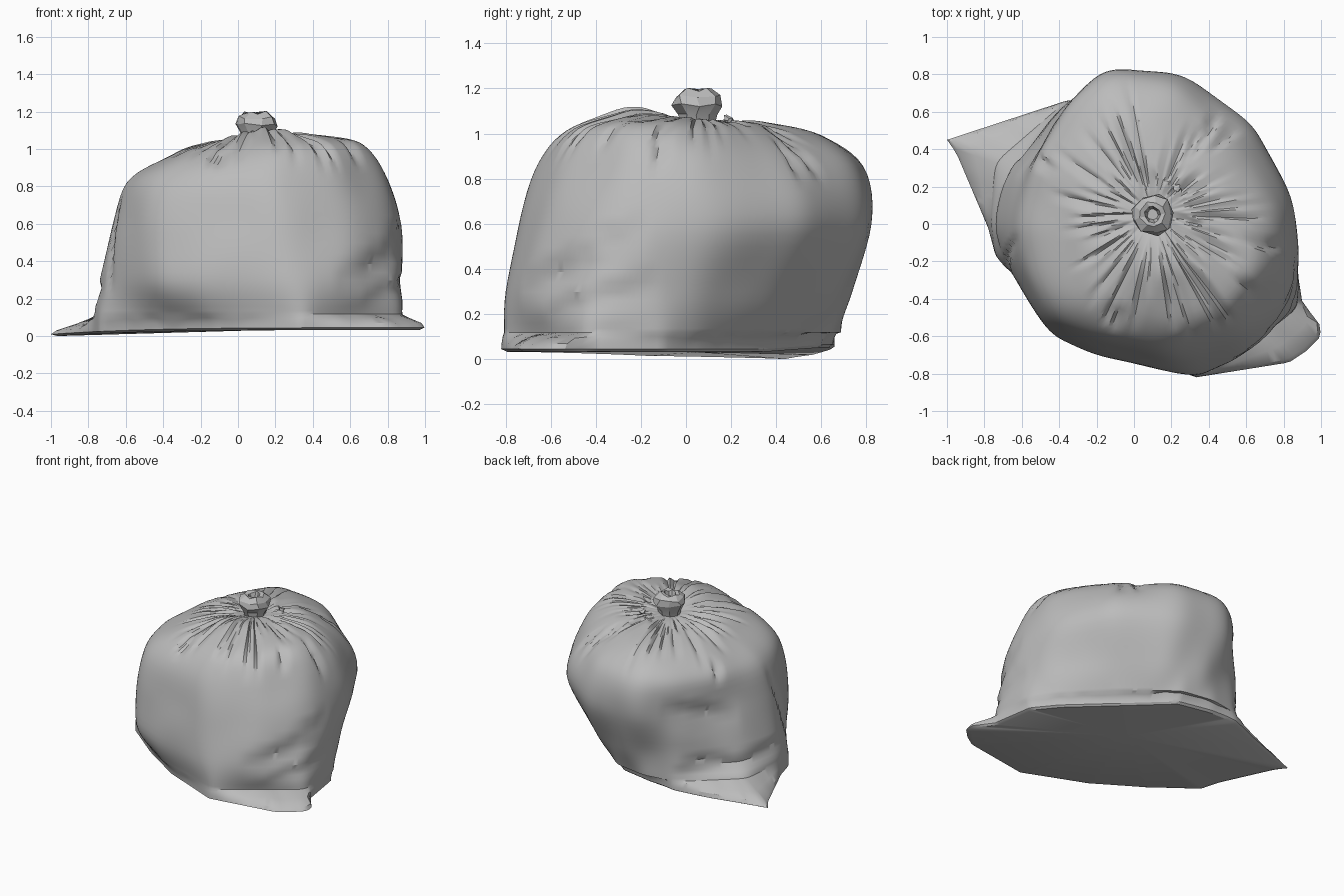
import bpy, bmesh, math, random
from mathutils import Vector, noise

if "Cube" in bpy.data.objects:
    bpy.data.objects.remove(bpy.data.objects["Cube"], do_unlink=True)
random.seed(4)

SEG = 216            # columns around the bag
STEPS = 6            # rows between body levels
CX, CY = 0.1, 0.05   # axis of the knot

plastic = bpy.data.materials.new("grey plastic")
plastic.use_nodes = True
plastic.diffuse_color = (0.5, 0.5, 0.5, 1)
plastic.node_tree.nodes["Principled BSDF"].inputs["Base Color"].default_value = (0.5, 0.5, 0.5, 1)
plastic.node_tree.nodes["Principled BSDF"].inputs["Roughness"].default_value = 0.6


def radii(points, blur):
    """Distance from the axis to a plan outline, for every column."""
    out = []
    for k in range(SEG):
        a = 2 * math.pi * k / SEG
        dx, dy = math.cos(a), math.sin(a)
        best = 0.05
        for (x0, y0), (x1, y1) in zip(points, points[1:] + points[:1]):
            px, py, ex, ey = x0 - CX, y0 - CY, x1 - x0, y1 - y0
            den = dx * ey - dy * ex
            if abs(den) < 1e-9:
                continue
            t = (px * ey - py * ex) / den
            u = (px * dy - py * dx) / den
            if -1e-6 <= u <= 1 + 1e-6 and t > 0:
                best = max(best, t)
        out.append(best)
    for _ in range(blur):
        out = [(out[k - 1] + 2 * out[k] + out[(k + 1) % SEG]) / 4 for k in range(SEG)]
    return out


def circle(r):
    return [r] * SEG


# Plan outlines, bottom to top: a narrow lens at the seam, round above
base = [(-1, .45), (-.95, .38), (-.78, -.02), (-.74, -.17), (-.45, -.41), (-.12, -.63), (.33, -.82),
        (.83, -.74), (.92, -.68), (1, -.6), (.99, -.53), (.9, -.42), (.85, -.1), (.72, .06),
        (.4, .36), (.1, .6), (-.15, .65), (-.36, .66)]
foot = [(-.74, .33), (-.77, 0), (-.74, -.18), (-.44, -.46), (-.16, -.65), (.35, -.82), (.88, -.45),
        (.87, -.1), (.76, .06), (.45, .38), (.12, .65), (-.13, .69), (-.37, .65)]
low = [(-.68, .26), (-.75, -.02), (-.71, -.18), (-.43, -.6), (-.2, -.7), (.31, -.81), (.64, -.68),
       (.88, -.42), (.87, -.1), (.82, .06), (.58, .37), (.26, .68), (-.02, .74), (-.36, .65)]
waist = [(-.68, 0), (-.65, -.2), (-.46, -.55), (-.2, -.66), (.25, -.75), (.6, -.63), (.84, -.38),
         (.88, -.1), (.85, .12), (.64, .53), (.25, .8), (-.17, .83), (-.37, .63), (-.6, .25)]
shoulder = [(-.57, 0), (-.53, -.28), (-.41, -.46), (-.18, -.58), (.2, -.67), (.56, -.54), (.78, -.25),
            (.78, .05), (.55, .45), (.22, .74), (-.15, .8), (-.35, .62), (-.52, .3)]
crown = [(-.36, 0), (-.32, -.27), (-.24, -.39), (-.05, -.47), (.2, -.54), (.5, -.43), (.65, -.22),
         (.65, -.05), (.52, .15), (.38, .32), (.12, .55), (-.1, .63), (-.28, .43), (-.35, .2)]
saddle = [(-.2, .05), (-.1, -.22), (.12, -.32), (.38, -.25), (.44, -.06), (.33, .12), (.21, .23),
          (.05, .37), (-.12, .32)]

body = [(.12, radii(foot, 4)), (.3, radii(low, 14)), (.6, radii(waist, 20)),
        (.86, radii(shoulder, 20)), (1.0, radii(crown, 20)), (1.055, radii(saddle, 20)),
        (1.06, circle(.18)), (1.04, circle(.06))]


def catmull(p0, p1, p2, p3, t):
    return .5 * (2 * p1 + (p2 - p0) * t + (2 * p0 - 5 * p1 + 4 * p2 - p3) * t * t
                 + (3 * p1 - p0 - 3 * p2 + p3) * t ** 3)


def place(k, r, z):
    a = 2 * math.pi * k / SEG
    return Vector((CX + r * math.cos(a), CY + r * math.sin(a), z))


# Creases as (angle0, level0, angle1, level1, width, depth)
creases = []
for n in range(52):      # pleats radiating from the knot
    a = math.radians(n * 360 / 52 + random.uniform(-4, 4))
    lo = random.choice([3.2, 3.8, 4.3, 4.6, 5.0]) + random.uniform(-.3, .3)
    creases.append((a, lo, a + random.uniform(-.08, .08), random.uniform(6.0, 6.9),
                    random.uniform(.03, .06), random.uniform(.012, .032)))
for n in range(10):      # short nicks on the shoulder
    a = random.uniform(0, 2 * math.pi)
    lo = random.uniform(2.7, 3.4)
    creases.append((a, lo, a + random.uniform(-.06, .06), lo + random.uniform(.8, 1.2), .07, .025))
for a0, l0, a1, l1, w, d in [(-62, 1.1, -18, 1.75, .12, .035), (-55, 1.3, -28, 1.35, .1, .025),
                             (-50, .7, -12, 1.2, .1, .025), (-40, 1.7, -15, 2.0, .08, .02),
                             (125, .5, 195, .9, .1, .035), (130, .9, 180, .6, .09, .03),
                             (120, 2.3, 165, 1.8, .14, .03), (200, .6, 188, 2.6, .06, .02)]:
    creases.append((math.radians(a0), l0, math.radians(a1), l1, w, d))


def crease_depth(a, level, r):
    """Folded-over groove: steep on one side, gentle on the other."""
    total = 0
    for a0, l0, a1, l1, w, d in creases:
        if level < min(l0, l1) - .6 or level > max(l0, l1) + .6:
            continue
        mid = (a0 + a1) / 2
        da = (a - mid + math.pi) % (2 * math.pi) - math.pi
        px, py = (da + mid - a0) * r, (level - l0) * .2
        ex, ey = (a1 - a0) * r, (l1 - l0) * .2
        length = math.hypot(ex, ey)
        t = (px * ex + py * ey) / length ** 2
        if not 0 < t < 1:
            continue
        s = (px * ey - py * ex) / length
        f = 1 - s / w if s >= 0 else 1 + s / (w * .3)
        if f > 0:
            total = max(total, d * f * (1 - (2 * t - 1) ** 2))
    return total


def finish(bm, name, angle):
    bmesh.ops.recalc_face_normals(bm, faces=bm.faces)
    mesh = bpy.data.meshes.new(name)
    bm.to_mesh(mesh)
    bm.free()
    mesh.materials.append(plastic)
    ob = bpy.data.objects.new(name, mesh)
    bpy.context.collection.objects.link(ob)
    bpy.ops.object.select_all(action='DESELECT')
    ob.select_set(True)
    bpy.context.view_layer.objects.active = ob
    bpy.ops.object.shade_smooth_by_angle(angle=math.radians(angle))


def skin(bm, rings):
    n = len(rings[0])
    for lower, upper in zip(rings, rings[1:]):
        for k in range(n):
            m = (k + 1) % n
            bm.faces.new((lower[k], lower[m], upper[m], upper[k]))


# Bag: flattened seam with two corner flaps, then the full body
bm = bmesh.new()
rings = []
seam = radii(base, 0)
foot_r = body[0][1]
for mix, lift in [(-.03, 0), (0, .012), (.1, .035), (.5, .065)]:
    ring = []
    for k in range(SEG):
        r = seam[k] * (1 + mix) if mix < 0 else seam[k] + (foot_r[k] - seam[k]) * mix
        p = place(k, r, 0)
        p.z = .035 * (1 - ((1 - p.x) / 2) ** 4) + .08 * max(0, p.y - .35) * min(1, max(0, p.x + .6) * 3) + lift
        p.z += .014 * noise.noise(p * 8) * (lift > .03)
        ring.append(bm.verts.new(p))
    rings.append(ring)
under = rings[0]
info = {}
last = len(body) - 1
for i in range(last):
    four = [body[min(max(j, 0), last)] for j in (i - 1, i, i + 1, i + 2)]
    for s in range(STEPS + (i == last - 1)):
        t = s / STEPS
        z = catmull(*[lv[0] for lv in four], t)
        ring = []
        for k in range(SEG):
            r = catmull(*[lv[1][k] for lv in four], t)
            p = place(k, r, z)
            top = max(0, min(1, (z - .8) / .2))
            p.z += .065 * (p.x - .1) * top
            p.z += .06 * top * math.exp(-((p.x - .14) ** 2 + (p.y + .24) ** 2) / .035)
            v = bm.verts.new(p)
            info[v] = (2 * math.pi * k / SEG, i + t, r)
            ring.append(v)
        rings.append(ring)
skin(bm, rings)
bm.faces.new(rings[-1])
centre = bm.verts.new((CX, CY, .033))
for k in range(SEG):
    bm.faces.new((centre, under[(k + 1) % SEG], under[k]))
bmesh.ops.recalc_face_normals(bm, faces=bm.faces)
bm.normal_update()
moves = {}
for v, (a, level, r) in info.items():
    soft = .012 * noise.noise(v.co * 3.2) * min(1, level)
    moves[v] = v.normal * (soft - crease_depth(a, level, r))
for v, move in moves.items():
    v.co += move
low_z = min(v.co.z for v in bm.verts)
for v in bm.verts:
    v.co.z -= low_z
finish(bm, "bag_body", 32)

# Knot: faceted gathered collar with a hollow top
bm = bmesh.new()
rings = []
for r, z in [(.07, 1.02), (.085, 1.08), (.115, 1.13), (.108, 1.17), (.07, 1.195), (.045, 1.19), (.03, 1.14)]:
    ring = []
    for k in range(9):
        a = 2 * math.pi * (k + random.uniform(-.2, .2)) / 9
        rr = r * random.uniform(.88, 1.06)
        ring.append(bm.verts.new((CX + rr * math.cos(a), CY + rr * math.sin(a),
                                  z + random.uniform(-.01, .008))))
    rings.append(ring)
skin(bm, rings)
bm.faces.new(rings[0][::-1])
bm.faces.new(rings[-1])
finish(bm, "tied_knot", 20)
